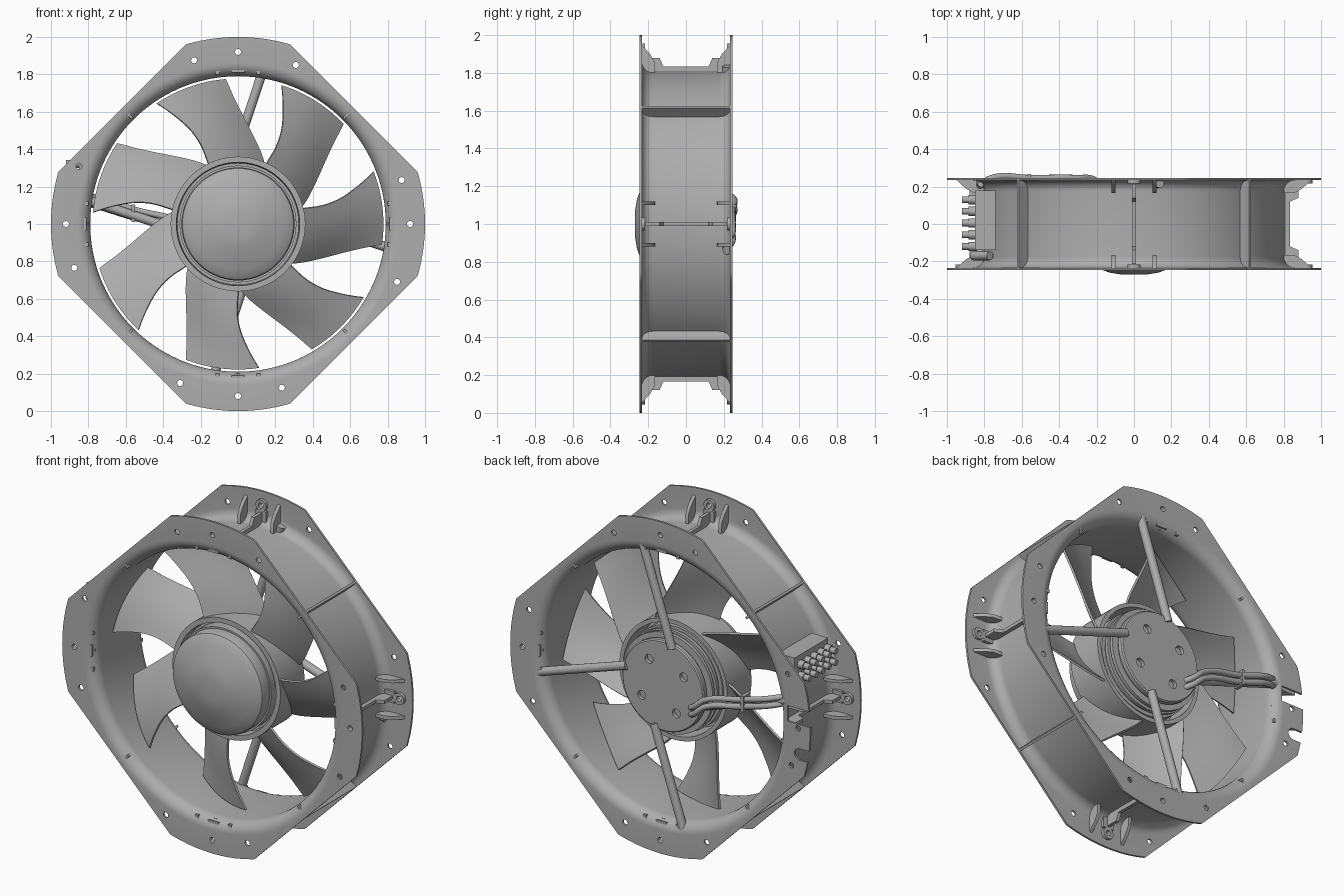
import bpy, bmesh
from math import sin, cos, pi, radians, degrees, acos
from mathutils import Vector, Matrix

cube = bpy.data.objects.get("Cube")
if cube:
    bpy.data.objects.remove(cube, do_unlink=True)

grey = bpy.data.materials.new("plain_grey")
grey.use_nodes = True
COLOUR = (0.42, 0.42, 0.42, 1)
grey.diffuse_color = COLOUR
grey.node_tree.nodes["Principled BSDF"].inputs["Base Color"].default_value = COLOUR


def finish(name, bm, angle=35):
    """Turn a bmesh into a shaded object."""
    bmesh.ops.recalc_face_normals(bm, faces=bm.faces)
    mesh = bpy.data.meshes.new(name)
    bm.to_mesh(mesh)
    bm.free()
    mesh.materials.append(grey)
    ob = bpy.data.objects.new(name, mesh)
    bpy.context.collection.objects.link(ob)
    shade(ob, angle)
    return ob


def shade(ob, angle=35):
    bpy.ops.object.select_all(action="DESELECT")
    ob.select_set(True)
    bpy.context.view_layer.objects.active = ob
    bpy.ops.object.shade_smooth_by_angle(angle=radians(angle))


def polar(a, r, side, y):
    """Point at angle a (degrees) round the fan axis, shifted sideways."""
    c, s = cos(radians(a)), sin(radians(a))
    return Vector((r * c - side * s, y, 1 + r * s + side * c))


def loft(bm, rings, closed=True):
    """Skin a list of closed point rings."""
    vs = [[bm.verts.new(p) for p in ring] for ring in rings]
    n = len(vs[0])
    for i in range(len(vs) if closed else len(vs) - 1):
        a, b = vs[i], vs[(i + 1) % len(vs)]
        for j in range(n):
            bm.faces.new((a[j], a[(j + 1) % n], b[(j + 1) % n], b[j]))
    if not closed:
        bm.faces.new(vs[0])
        bm.faces.new(vs[-1])


def revolve(name, profile, steps=96):
    """Spin a closed (radius, y) profile round the fan axis."""
    bm = bmesh.new()
    loft(bm, [[polar(360 * i / steps, r, 0, y) for r, y in profile] for i in range(steps)])
    bmesh.ops.remove_doubles(bm, verts=bm.verts, dist=1e-5)
    return finish(name, bm)


def plate(bm, a, profile, side, thick):
    """Radial plate from an (r, y) outline."""
    loft(bm, [[polar(a, r, side + s * thick / 2, y) for r, y in profile] for s in (-1, 1)], False)


def rod(bm, p, q, radius, segs=16):
    p, q = Vector(p), Vector(q)
    rot = (q - p).to_track_quat("Z", "Y").to_matrix().to_4x4()
    bmesh.ops.create_cone(bm, cap_ends=True, segments=segs, radius1=radius, radius2=radius,
                          depth=(q - p).length, matrix=Matrix.Translation((p + q) / 2) @ rot)


def box(bm, lo, hi):
    lo, hi = Vector(lo), Vector(hi)
    bmesh.ops.create_cube(bm, size=1, matrix=Matrix.Translation((lo + hi) / 2)
                          @ Matrix.Diagonal((*(hi - lo), 1)))


def bake(ob):
    """Apply the modifiers of an object."""
    deps = bpy.context.evaluated_depsgraph_get()
    mesh = bpy.data.meshes.new_from_object(ob.evaluated_get(deps))
    ob.modifiers.clear()
    ob.data = mesh


def cut(ob, bm):
    cutter = finish("cutter", bm)
    cutter.hide_render = True
    mod = ob.modifiers.new("cut", "BOOLEAN")
    mod.operation, mod.solver, mod.use_self, mod.object = "DIFFERENCE", "EXACT", True, cutter
    bake(ob)
    bpy.data.objects.remove(cutter, do_unlink=True)
    shade(ob)


# Housing: flared duct with two clipped-circle flanges
FLAT, BACK, THROAT = 0.877, 0.246, 0.79
corner = 45 - degrees(acos(FLAT))


def rim(a):
    return min(1.0, FLAT / cos(radians(a % 90 - 45)))


arc = [radians(90 * i / 8) for i in range(9)]
inner = [(0.86 - 0.07 * sin(t), 0.176 + 0.07 * cos(t)) for t in arc]
outer = [(0.868 - 0.058 * sin(t), 0.176 + 0.058 * cos(t)) for t in arc]
angles = sorted([i * 3 for i in range(120)] + [q + k for q in range(0, 360, 90) for k in (corner, 90 - corner)])
rings = []
for a in angles:
    R = rim(a)
    prof = [(R, -BACK)] + [(r, -y) for r, y in inner] + inner[::-1] + [(R, BACK), (R, 0.234)]
    prof += outer + [(r, -y) for r, y in outer[::-1]] + [(R, -0.234)]
    rings.append([polar(a, r, 0, y) for r, y in prof])
bm = bmesh.new()
loft(bm, rings)
housing = finish("housing", bm)

# Bolt holes, cable gap and rounded notch
bm = bmesh.new()
for q in range(0, 360, 90):
    for off, r in ((0, 0.92), (15, 0.906), (-20, 0.905)):
        rod(bm, polar(q + off, r, 0, -0.3), polar(q + off, r, 0, 0.3), 0.016)
box(bm, (-1.1, 0.15, 1.025), (-0.85, 0.3, 1.12))
box(bm, (-1.1, 0.2, 0.81), (-0.93, 0.3, 0.88))
rod(bm, (-0.93, 0.2, 0.845), (-0.93, 0.3, 0.845), 0.035)
cut(housing, bm)

# Ribs, fins and bosses between the flanges
bm = bmesh.new()
spine = [(0.88, 0.215), (0.88, 0.14), (0.835, 0.12)]
fin = [(0.8, 0.165), (0.86, 0.168), (0.9, 0.19), (0.95, 0.236), (0.8, 0.236)]
for q in range(0, 360, 90):
    plate(bm, q + 45, [(0.8, -0.238), (FLAT, -0.238), (FLAT, 0.238), (0.8, 0.238)], 0, 0.014)
    plate(bm, q, [(0.8, 0.215)] + spine + [(r, -y) for r, y in spine[::-1]] + [(0.8, -0.215)], 0, 0.02)
    for s in (-1, 1):
        for side in (-0.11, 0.11):
            plate(bm, q, [(r, s * y) for r, y in fin], side, 0.02)
        if (q, s) == (180, 1):
            continue
        ring = [[polar(q, 0.92 + r * cos(t * pi / 12), r * sin(t * pi / 12), s * y)
                 for r, y in ((0.016, 0.236), (0.035, 0.236), (0.035, 0.216), (0.016, 0.216))]
                for t in range(24)]
        loft(bm, ring)
        plate(bm, q, [(0.81, s * 0.216), (0.89, s * 0.216), (0.89, s * 0.236), (0.81, s * 0.236)], 0, 0.07)
finish("housing_ribs", bm, 30)

# Impeller hub
revolve("hub", [(0.29, -0.06), (0.325, -0.06), (0.33, -0.11), (0.36, -0.11), (0.36, 0.12),
                (0.335, 0.12), (0.335, -0.04), (0.29, -0.04)])

# Motor with domed front and ringed rear
revolve("motor", [(0, -0.27), (0.07, -0.27), (0.13, -0.26), (0.18, -0.242), (0.24, -0.224),
                  (0.283, -0.205), (0.297, -0.195), (0.302, -0.18), (0.302, -0.13), (0.312, -0.13),
                  (0.312, 0.1), (0.29, 0.1), (0.29, 0.12), (0.305, 0.12), (0.305, 0.14), (0.28, 0.14),
                  (0.28, 0.155), (0.3, 0.155), (0.3, 0.175), (0.26, 0.175), (0.26, 0.195), (0, 0.195)])

# Rear mounting disc with four screw holes
disc = revolve("rear_disc", [(0, 0.19), (0.272, 0.19), (0.272, 0.215), (0.265, 0.222), (0, 0.222)])
bm = bmesh.new()
for q in range(4):
    rod(bm, polar(57 + 90 * q, 0.167, 0, 0.2), polar(57 + 90 * q, 0.167, 0, 0.3), 0.027)
cut(disc, bm)

# Seven swept blades
radii = [0.345, 0.45, 0.55, 0.66, 0.777]
lead = [116.5, 115.2, 116.5, 120, 124]
trail = [66, 78, 86, 91.5, 95]


def smooth_at(vals, t):
    """Catmull-Rom interpolation of evenly indexed values."""
    x = t * (len(vals) - 1)
    i = min(int(x), len(vals) - 2)
    f = x - i
    p1, p2 = vals[i], vals[i + 1]
    p0 = vals[i - 1] if i else 2 * p1 - p2
    p3 = vals[i + 2] if i + 2 < len(vals) else 2 * p2 - p1
    return p1 + f / 2 * (p2 - p0 + f * (2 * p0 - 5 * p1 + 4 * p2 - p3 + f * (3 * (p1 - p2) + p3 - p0)))


NU, NV = 14, 12
bm = bmesh.new()
for k in range(7):
    grid = []
    for i in range(NU + 1):
        u = i / NU
        r, a0, a1 = (smooth_at(v, u) for v in (radii, lead, trail))
        row = []
        for j in range(NV + 1):
            v = j / NV
            y = (-0.095 + 0.015 * u) * (1 - v) + (0.1 - 0.03 * u) * v - 0.018 * sin(pi * v)
            row.append(bm.verts.new(polar(a0 + (a1 - a0) * v + k * 360 / 7, r, 0, y)))
        grid.append(row)
    for i in range(NU):
        for j in range(NV):
            bm.faces.new((grid[i][j], grid[i][j + 1], grid[i + 1][j + 1], grid[i + 1][j]))
blades = finish("blades", bm)
mod = blades.modifiers.new("thickness", "SOLIDIFY")
mod.thickness, mod.offset = 0.012, 0
bake(blades)
shade(blades)

# Four slanted support spokes
bm = bmesh.new()
for q in range(4):
    rod(bm, polar(90 + 90 * q, 0.24, 0.06, 0.218), polar(90 + 90 * q, 0.835, -0.138, 0.218), 0.025)
finish("spokes", bm)

# Two cables along one spoke, held by a clip
for n, off in enumerate((0.02, -0.022)):
    curve = bpy.data.curves.new("cable", "CURVE")
    curve.dimensions, curve.bevel_depth, curve.bevel_resolution = "3D", 0.017, 3
    curve.use_fill_caps = True
    path = curve.splines.new("BEZIER")
    pts = [(-0.17, 0.2, 0.89), (-0.22, 0.24, 0.92), (-0.3, 0.246, 0.985), (-0.55, 0.246, 1.055),
           (-0.76, 0.246, 1.12), (-0.83, 0.2, 1.14)]
    path.bezier_points.add(len(pts) - 1)
    for bp, (x, y, z) in zip(path.bezier_points, pts):
        bp.co = (x, y, z + off)
        bp.handle_left_type = bp.handle_right_type = "AUTO"
    curve.materials.append(grey)
    bpy.context.collection.objects.link(bpy.data.objects.new("cable_%d" % (n + 1), curve))
bm = bmesh.new()
box(bm, (-0.57, 0.2, 1.01), (-0.55, 0.266, 1.105))
finish("cable_clip", bm)

# Terminal block with two rows of pins
bm = bmesh.new()
box(bm, (-0.83, -0.14, 1.3), (-0.74, 0.18, 1.38))
box(bm, (-0.85, -0.14, 1.22), (-0.81, 0.18, 1.38))
for z in (1.255, 1.325):
    for i in range(5):
        y = -0.12 + 0.0625 * i
        rod(bm, (-0.92, y, z), (-0.84, y, z), 0.018, 12)
        rod(bm, (-0.885, y, z), (-0.84, y, z), 0.025, 12)
rod(bm, (-0.86, -0.17, 1.24), (-0.77, -0.17, 1.34), 0.024, 12)
finish("terminal_block", bm)
